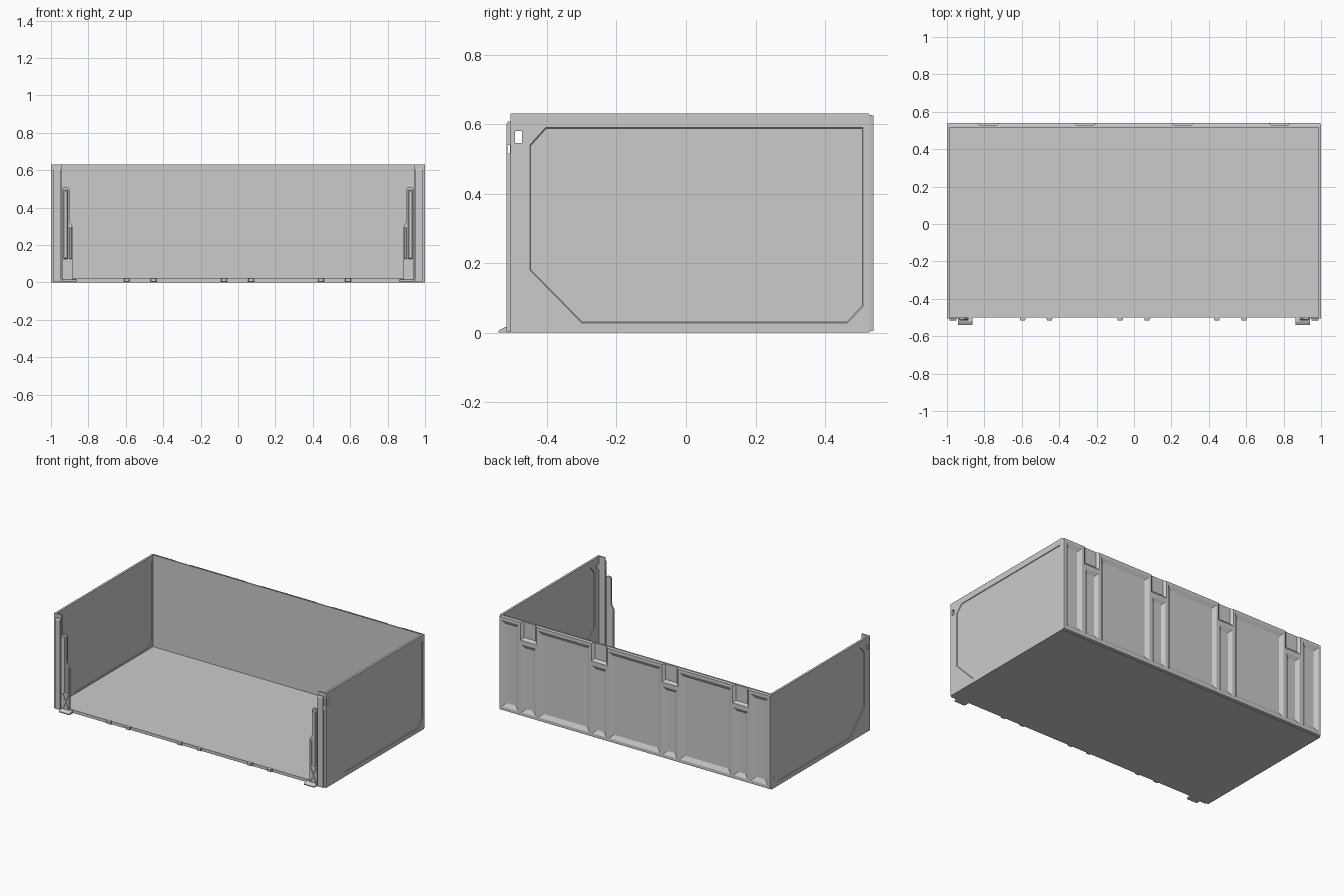
import bpy, bmesh

if "Cube" in bpy.data.objects:
    bpy.data.objects.remove(bpy.data.objects["Cube"])


def prism(name, pts, axis, d0, d1, inset=0.0):
    """Extrude a 2D outline along an axis; the d1 end is shrunk by inset.
    Outline coordinates: (y, z) for axis x, (x, z) for axis y, (x, y) for z."""
    us, vs = [p[0] for p in pts], [p[1] for p in pts]
    cu, cv = (min(us) + max(us)) / 2, (min(vs) + max(vs)) / 2
    su = 1 - 2 * inset / (max(us) - min(us))
    sv = 1 - 2 * inset / (max(vs) - min(vs))

    def place(u, v, d):
        return {'x': (d, u, v), 'y': (u, d, v), 'z': (u, v, d)}[axis]

    bm = bmesh.new()
    a = [bm.verts.new(place(u, v, d0)) for u, v in pts]
    b = [bm.verts.new(place(cu + (u - cu) * su, cv + (v - cv) * sv, d1)) for u, v in pts]
    bm.faces.new(a)
    bm.faces.new(b[::-1])
    n = len(pts)
    for i in range(n):
        j = (i + 1) % n
        bm.faces.new((a[i], b[i], b[j], a[j]))
    bmesh.ops.recalc_face_normals(bm, faces=bm.faces)
    me = bpy.data.meshes.new(name)
    bm.to_mesh(me)
    bm.free()
    ob = bpy.data.objects.new(name, me)
    bpy.context.collection.objects.link(ob)
    return ob


def rect(u0, u1, v0, v1):
    return [(u0, v0), (u1, v0), (u1, v1), (u0, v1)]


def box(name, x0, x1, y0, y1, z0, z1):
    return prism(name, rect(x0, x1, y0, y1), 'z', z0, z1)


def carve(ob, cutters):
    for c in cutters:
        m = ob.modifiers.new("cut", 'BOOLEAN')
        m.operation, m.solver, m.object = 'DIFFERENCE', 'EXACT', c
        bpy.context.view_layer.objects.active = ob
        bpy.ops.object.modifier_apply(modifier=m.name)
        bpy.data.objects.remove(c)


def mirror(ob):
    ob.modifiers.new("mirror", 'MIRROR').use_mirror_merge = False
    return ob


# Floor and the small clips along its front edge
box("floor", -0.99, 0.99, -0.5, 0.52, 0, 0.02)
for x in (-0.595, -0.452, -0.074, 0.07, 0.443, 0.588):
    prism("floor_clip", rect(x - 0.016, x + 0.016, 0.001, 0.024), 'y', -0.499, -0.515, 0.003)

# Side walls with a shallow clipped-corner panel on both faces and a window slot
panel = [(-0.45, 0.54), (-0.405, 0.59), (0.51, 0.59), (0.51, 0.075),
         (0.465, 0.027), (-0.30, 0.027), (-0.45, 0.18)]
wall = box("side_wall", 0.986, 1.0, -0.505, 0.527, 0, 0.63)
carve(wall, [
    prism("cut_outer", panel, 'x', 1.001, 0.996, 0.003),
    prism("cut_inner", panel, 'x', 0.985, 0.990, 0.003),
    box("cut_window", 0.9, 1.1, -0.492, -0.472, 0.545, 0.58),
])
mirror(wall)

# Front flange and raised post with a through slot
mirror(box("front_flange", 0.945, 0.988, -0.505, -0.496, 0, 0.63))
post = prism("front_post", [(-0.504, 0.003), (-0.517, 0.003), (-0.517, 0.597),
                            (-0.512, 0.607), (-0.504, 0.607)], 'x', 0.948, 0.986)
carve(post, [box("cut_slot", 0.9, 1.1, -0.513, -0.506, 0.515, 0.54)])
mirror(post)

# Latch: stepped plate, raised bar, crossed braces and a foot
plate = [(0.94, 0.0), (0.885, 0.0), (0.885, 0.30), (0.902, 0.33),
         (0.902, 0.50), (0.909, 0.51), (0.933, 0.51), (0.94, 0.50)]
mirror(prism("latch_plate", plate, 'y', -0.499, -0.511))
mirror(prism("latch_bar", rect(0.909, 0.934, 0.125, 0.495), 'y', -0.51, -0.517, 0.005))
mirror(prism("latch_rib", rect(0.888, 0.902, 0.125, 0.295), 'y', -0.51, -0.514, 0.003))
for a, b in ((0.891, 0.930), (0.930, 0.891)):
    mirror(prism("latch_brace", [(a - 0.004, 0.02), (a + 0.004, 0.02),
                                 (b + 0.004, 0.115), (b - 0.004, 0.115)], 'y', -0.51, -0.516))
mirror(prism("latch_foot", [(-0.499, 0), (-0.54, 0), (-0.54, 0.006), (-0.52, 0.016),
                            (-0.499, 0.016)], 'x', 0.863, 0.94))

# Back wall: flat inner sheet and outer frame carved into sloped recesses
box("back_wall", -0.998, 0.998, 0.517, 0.525, 0, 0.63)
frame = prism("back_frame", rect(-1, 1, 0.002, 0.628), 'y', 0.523, 0.54, 0.004)
cuts = []
for x in (-0.78, -0.26, 0.26, 0.78):
    cuts.append(prism("cut_notch", rect(x - 0.06, x + 0.06, 0.505, 0.72), 'y', 0.541, 0.527, 0.018))
    cuts.append(prism("cut_narrow", rect(x - 0.053, x + 0.053, 0.025, 0.48), 'y', 0.541, 0.526, 0.026))
for x0, x1 in ((-0.71, -0.33), (-0.19, 0.19), (0.33, 0.71), (-0.98, -0.855), (0.855, 0.98)):
    cuts.append(prism("cut_wide", rect(x0, x1, 0.025, 0.605), 'y', 0.541, 0.526, 0.028))
carve(frame, cuts)
